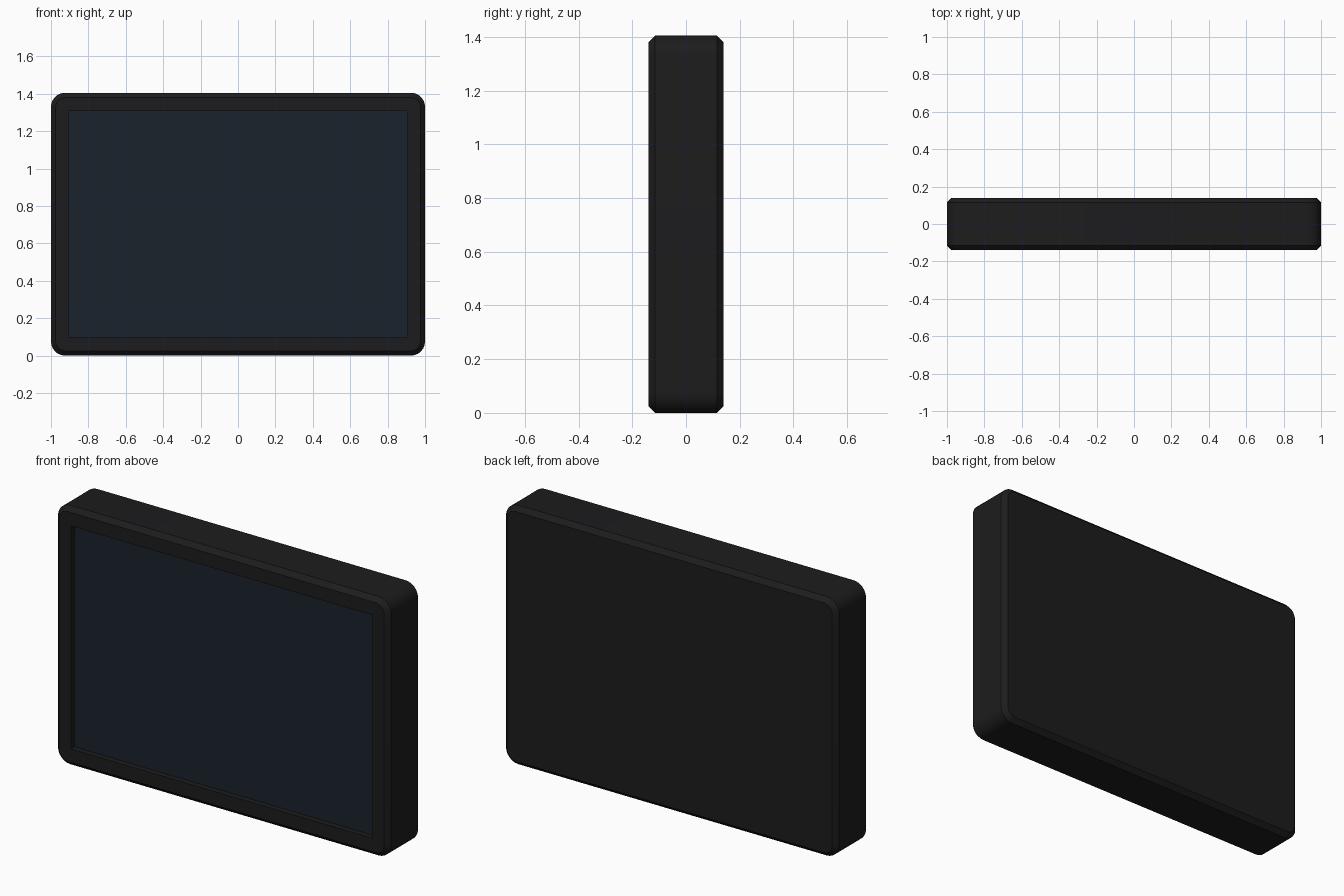
import bpy, bmesh
from mathutils import Vector

if "Cube" in bpy.data.objects:
    bpy.data.objects.remove(bpy.data.objects["Cube"])

H = 1.405


def paint(obj, name, color):
    mat = bpy.data.materials.new(name)
    mat.diffuse_color = (*color, 1)
    mat.use_nodes = True
    mat.node_tree.nodes["Principled BSDF"].inputs["Base Color"].default_value = mat.diffuse_color
    obj.data.materials.append(mat)


def box(name, size, center):
    bm = bmesh.new()
    bmesh.ops.create_cube(bm, size=1)
    bmesh.ops.scale(bm, vec=size, verts=bm.verts)
    bmesh.ops.translate(bm, vec=center, verts=bm.verts)
    me = bpy.data.meshes.new(name)
    bm.to_mesh(me)
    bm.free()
    obj = bpy.data.objects.new(name, me)
    bpy.context.collection.objects.link(obj)
    return obj


# Housing: rounded corners along the depth, then chamfered front and back rims
housing = box("housing", (2, 0.28, H), (0, 0, H / 2))
bm = bmesh.new()
bm.from_mesh(housing.data)
corners = [e for e in bm.edges if abs((e.verts[0].co - e.verts[1].co).y) > 0.1]
bmesh.ops.bevel(bm, geom=corners, offset=0.075, segments=6, profile=0.5, affect='EDGES')
rims = [e for e in bm.edges if abs((e.verts[0].co - e.verts[1].co).y) < 0.01]
bmesh.ops.bevel(bm, geom=rims, offset=0.025, segments=1, affect='EDGES')
bmesh.ops.recalc_face_normals(bm, faces=bm.faces)
bm.to_mesh(housing.data)
bm.free()
paint(housing, "dark_plastic", (0.012, 0.012, 0.013))

# Screen recess cut into the front
cutter = box("recess_cutter", (1.81, 0.1, 1.21), (0, -0.15, H / 2))
cutter.hide_render = True
cutter.hide_set(True)
cut = housing.modifiers.new("recess", 'BOOLEAN')
cut.object = cutter
cut.operation = 'DIFFERENCE'
cut.solver = 'EXACT'

# Display panel lying at the bottom of the recess
screen = box("screen", (1.81, 0.02, 1.21), (0, -0.10, H / 2))
paint(screen, "dark_glass", (0.010, 0.016, 0.024))

bpy.context.view_layer.objects.active = housing
housing.select_set(True)
bpy.ops.object.modifier_apply(modifier="recess")
bpy.ops.object.shade_smooth_by_angle(angle=0.52)
bpy.data.objects.remove(cutter)
